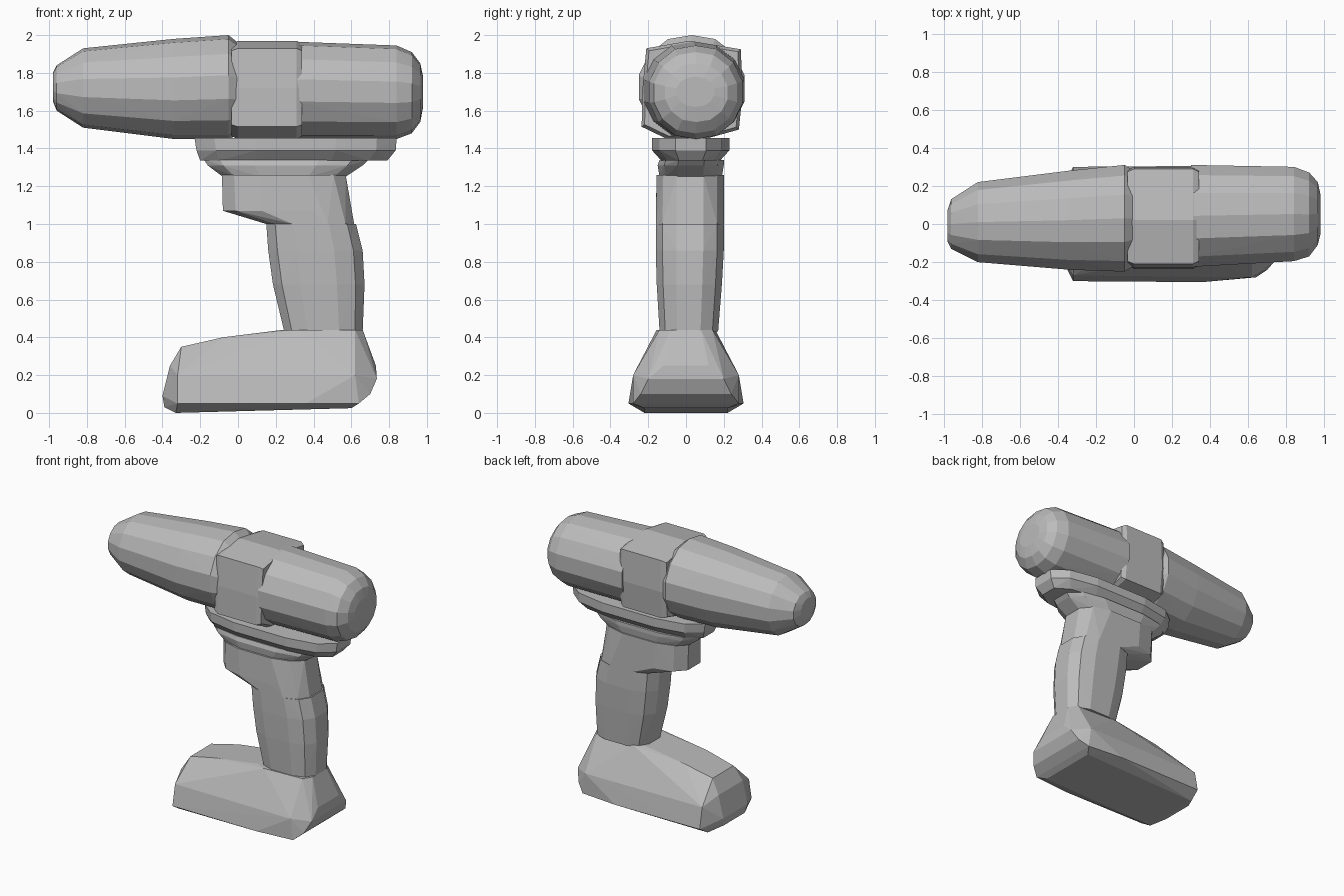
import bpy
import bmesh
from math import cos, sin, pi, copysign

default_cube = bpy.data.objects.get("Cube")
if default_cube:
    bpy.data.objects.remove(default_cube, do_unlink=True)

# One plain grey for the whole tool
grey = bpy.data.materials.new("plain_grey")
grey.use_nodes = True
colour = (0.5, 0.5, 0.5, 1)
grey.diffuse_color = colour
grey.node_tree.nodes["Principled BSDF"].inputs["Base Color"].default_value = colour


def hull_part(name, points):
    """Flat-faced convex solid wrapped around the given points."""
    bm = bmesh.new()
    for point in points:
        bm.verts.new(point)
    result = bmesh.ops.convex_hull(bm, input=bm.verts[:])
    leftover = {v for v in result["geom_interior"] + result["geom_unused"]
                if isinstance(v, bmesh.types.BMVert)}
    bmesh.ops.delete(bm, geom=list(leftover), context="VERTS")
    bmesh.ops.recalc_face_normals(bm, faces=bm.faces[:])
    mesh = bpy.data.meshes.new(name)
    bm.to_mesh(mesh)
    bm.free()
    mesh.materials.append(grey)
    obj = bpy.data.objects.new(name, mesh)
    bpy.context.collection.objects.link(obj)
    return obj


def oval(low_a, high_a, low_b, high_b, sides, roundness):
    """Rounded outline filling a rectangle; smaller roundness is boxier."""
    outline = []
    for i in range(sides):
        angle = 2 * pi * (i + 0.5) / sides
        a, b = (copysign(abs(f) ** roundness, f) for f in (cos(angle), sin(angle)))
        a, b = a / cos(pi / sides) ** roundness, b / cos(pi / sides) ** roundness
        a, b = max(-1, min(1, a)), max(-1, min(1, b))
        outline.append(((low_a + high_a) / 2 + a * (high_a - low_a) / 2,
                        (low_b + high_b) / 2 + b * (high_b - low_b) / 2))
    return outline


def along_x(name, rings, sides=14):
    """Rings are (x, low y, high y, low z, high z)."""
    return hull_part(name, [(x, y, z) for x, *box in rings
                            for y, z in oval(*box, sides, 1)])


def along_z(name, rings, sides=12, roundness=0.7):
    """Rings are (z, low x, high x, low y, high y)."""
    return hull_part(name, [(x, y, z) for z, *box in rings
                            for x, y in oval(*box, sides, roundness)])


# Tapered nose and rounded motor housing
along_x("nose_barrel", [
    (-0.98, -0.09, 0.07, 1.65, 1.80),
    (-0.96, -0.13, 0.13, 1.60, 1.84),
    (-0.82, -0.20, 0.22, 1.51, 1.93),
    (-0.34, -0.24, 0.28, 1.45, 1.98),
    (-0.05, -0.25, 0.31, 1.45, 2.00),
    (0.0, -0.22, 0.28, 1.47, 1.96)])
along_x("motor_housing", [
    (0.30, -0.225, 0.31, 1.45, 1.965),
    (0.84, -0.195, 0.30, 1.45, 1.945),
    (0.92, -0.17, 0.27, 1.48, 1.91),
    (0.965, -0.11, 0.22, 1.54, 1.85),
    (0.98, -0.05, 0.15, 1.62, 1.78)])

# Boxy gear collar with a low gabled top
collar_outline = [(-0.21, 1.93), (0.02, 1.97), (0.29, 1.925), (0.30, 1.70),
                  (0.28, 1.50), (0.10, 1.45), (-0.10, 1.45), (-0.235, 1.515),
                  (-0.23, 1.72)]
collar_points = []
for x, scale in ((-0.035, 0.94), (0.0, 1), (0.31, 1), (0.34, 0.94)):
    collar_points += [(x, 0.03 + (y - 0.03) * scale, 1.71 + (z - 1.71) * scale)
                      for y, z in collar_outline]
hull_part("gear_collar", collar_points)

# Stepped plates under the barrel
along_z("upper_plate", [
    (1.455, -0.23, 0.84, -0.18, 0.23),
    (1.39, -0.22, 0.835, -0.18, 0.23),
    (1.335, -0.20, 0.79, -0.13, 0.18)])
along_z("lower_plate", [
    (1.34, -0.18, 0.69, -0.14, 0.20),
    (1.31, -0.16, 0.66, -0.15, 0.20),
    (1.25, -0.08, 0.57, -0.14, 0.19)])

# Trigger block with a sloping underside, then the grip
along_z("trigger_block", [
    (1.26, -0.085, 0.57, -0.155, 0.20),
    (1.07, -0.08, 0.60, -0.16, 0.20),
    (1.0, 0.15, 0.615, -0.16, 0.20)])
along_z("grip", [
    (1.0, 0.15, 0.625, -0.16, 0.20),
    (0.86, 0.16, 0.66, -0.16, 0.20),
    (0.68, 0.185, 0.67, -0.155, 0.19),
    (0.43, 0.245, 0.66, -0.14, 0.17)])

# Battery foot: mirrored corners given as (x, z, half width)
foot_corners = [
    (-0.40, 0.09, 0.14), (-0.39, 0.03, 0.12), (-0.36, 0.25, 0.14),
    (-0.30, 0.35, 0.12), (-0.32, 0.20, 0.27), (-0.32, 0.05, 0.30),
    (-0.08, 0.40, 0.13), (0.24, 0.44, 0.12), (0.32, 0.44, 0.155),
    (0.62, 0.44, 0.14), (0.66, 0.44, 0.08), (0.73, 0.25, 0.12),
    (0.735, 0.18, 0.20), (0.62, 0.20, 0.28), (0.36, 0.05, 0.305),
    (0.64, 0.05, 0.28), (0.70, 0.10, 0.24), (0.60, 0.025, 0.22),
    (-0.33, 0.0, 0.22)]
hull_part("battery_foot", [(x, side * half, z) for x, z, half in foot_corners
                           for side in (-1, 1)])
